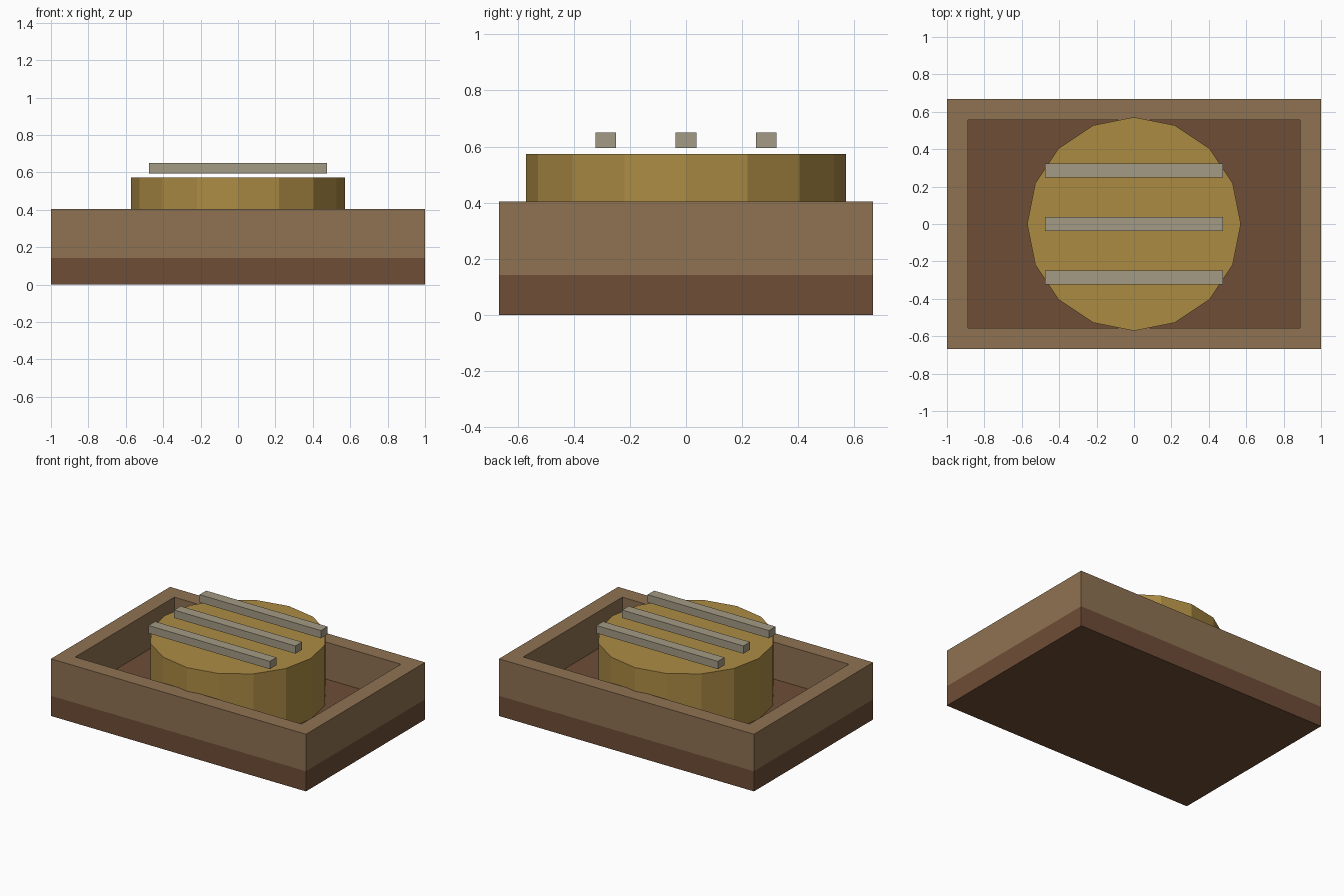
import bpy, math

if "Cube" in bpy.data.objects:
    bpy.data.objects.remove(bpy.data.objects["Cube"])


def material(name, hex_code):
    rgb = [int(hex_code[i:i + 2], 16) / 255 for i in (0, 2, 4)]
    lin = [c / 12.92 if c <= 0.04045 else ((c + 0.055) / 1.055) ** 2.4 for c in rgb]
    m = bpy.data.materials.new(name)
    m.diffuse_color = (*lin, 1)
    m.use_nodes = True
    m.node_tree.nodes["Principled BSDF"].inputs["Base Color"].default_value = m.diffuse_color
    return m


def make(name, verts, faces, mat):
    me = bpy.data.meshes.new(name)
    me.from_pydata(verts, [], faces)
    me.materials.append(mat)
    ob = bpy.data.objects.new(name, me)
    bpy.context.collection.objects.link(ob)
    return ob


def rect(hx, hy, z):
    return [(-hx, -hy, z), (hx, -hy, z), (hx, hy, z), (-hx, hy, z)]


def prism(name, loop, z0, z1, mat):
    """Closed upright prism over a counter-clockwise outline."""
    n = len(loop)
    verts = [(x, y, z) for z in (z0, z1) for x, y in loop]
    faces = [tuple(reversed(range(n))), tuple(range(n, 2 * n))]
    faces += [(i, (i + 1) % n, n + (i + 1) % n, n + i) for i in range(n)]
    return make(name, verts, faces, mat)


def box(name, hx, y, hy, z0, z1, mat):
    return prism(name, [(px, y + py) for px, py, _ in rect(hx, hy, 0)], z0, z1, mat)


dark = material("dark_wood", "6E4D36")
light = material("light_wood", "8F7252")
gold = material("gold", "AC8B44")
grey = material("warm_grey", "A39B85")

FLOOR, RIM = 0.143, 0.405

# Tray floor slab
box("tray_base", 1.0, 0, 0.667, 0, FLOOR, dark)

# Tray wall: four rectangular loops joined into a closed ring
loops = [rect(1.0, 0.667, FLOOR), rect(1.0, 0.667, RIM),
         rect(0.888, 0.555, RIM), rect(0.888, 0.555, FLOOR)]
faces = []
for k in range(4):
    a, b = 4 * k, 4 * ((k + 1) % 4)
    faces += [(a + i, a + (i + 1) % 4, b + (i + 1) % 4, b + i) for i in range(4)]
make("tray_wall", [v for l in loops for v in l], faces, light)

# Sixteen-sided drum
drum = [(0.571 * math.cos(i * math.pi / 8), 0.571 * math.sin(i * math.pi / 8))
        for i in range(16)]
prism("drum", drum, FLOOR, 0.573, gold)

# Three slats hovering above the drum
for i in (-1, 0, 1):
    box(f"slat_{i + 2}", 0.476, i * 0.286, 0.037, 0.595, 0.65, grey)
